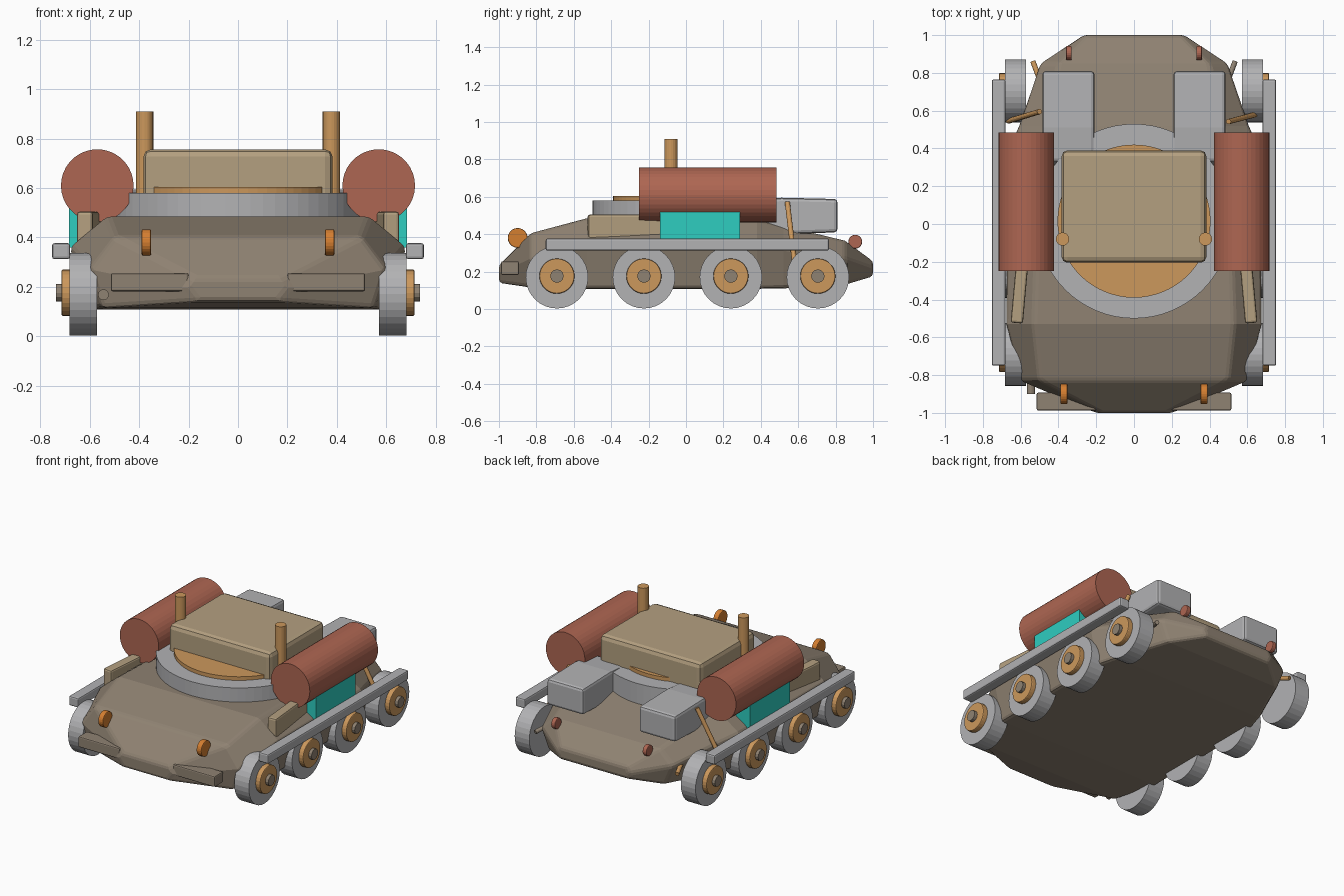
import bpy, bmesh, math
from mathutils import Vector

if "Cube" in bpy.data.objects:
    bpy.data.objects.remove(bpy.data.objects["Cube"])


def material(name, r, g, b):
    def lin(c):
        c /= 255
        return c / 12.92 if c < 0.04045 else ((c + 0.055) / 1.055) ** 2.4
    m = bpy.data.materials.new(name)
    m.diffuse_color = (lin(r), lin(g), lin(b), 1)
    m.use_nodes = True
    m.node_tree.nodes["Principled BSDF"].inputs["Base Color"].default_value = m.diffuse_color
    return m


BROWN = material("hull brown", 143, 130, 114)
TAN = material("tan", 180, 160, 128)
GREY = material("light grey", 178, 178, 180)
GOLD = material("gold", 204, 152, 92)
RED = material("brick red", 174, 102, 82)
TEAL = material("teal", 46, 205, 192)
ORANGE = material("orange", 212, 126, 48)


def finish(name, bm, mat, bevel=0, segments=2):
    bmesh.ops.recalc_face_normals(bm, faces=bm.faces)
    me = bpy.data.meshes.new(name)
    bm.to_mesh(me)
    bm.free()
    me.materials.append(mat)
    ob = bpy.data.objects.new(name, me)
    bpy.context.collection.objects.link(ob)
    if bevel:
        mod = ob.modifiers.new("rounded edges", 'BEVEL')
        mod.width, mod.segments = bevel, segments
        mod.limit_method = 'ANGLE'
        mod.angle_limit = math.radians(25)
    return ob


def box(name, lo, hi, mat, bevel=0.01, turn=0):
    lo, hi = Vector(lo), Vector(hi)
    bm = bmesh.new()
    bmesh.ops.create_cube(bm, size=1)
    for v in bm.verts:
        v.co *= 1
        v.co = Vector(v.co[i] * abs(hi[i] - lo[i]) for i in range(3))
    ob = finish(name, bm, mat, bevel)
    ob.location = (lo + hi) / 2
    ob.rotation_euler.z = turn
    return ob


def rod(name, a, b, r, mat, sides=32, bevel=0):
    a, b = Vector(a), Vector(b)
    bm = bmesh.new()
    bmesh.ops.create_cone(bm, cap_ends=True, segments=sides, radius1=r,
                          radius2=r, depth=(b - a).length)
    ob = finish(name, bm, mat, bevel)
    ob.location = (a + b) / 2
    ob.rotation_euler = (b - a).to_track_quat('Z', 'Y').to_euler()
    return ob


# Hull lofted from cross-sections:
# y, bottom z, bottom half width, middle z, middle half width, top z, top half width
sections = [(-1.0, .14, .16, .19, .20, .235, .17),
            (-.83, .115, .55, .27, .60, .405, .50),
            (-.53, .108, .62, .36, .68, .485, .53),
            (.38, .108, .62, .36, .67, .475, .50),
            (.52, .11, .58, .33, .61, .445, .47),
            (.85, .13, .44, .27, .50, .365, .40),
            (1.0, .175, .25, .215, .27, .255, .25)]
bm = bmesh.new()
rings = []
for y, zb, wb, zm, wm, zt, wt in sections:
    half = [(wb, zb), (wm, zm), (wt, zt)]
    outline = half + [(-x, z) for x, z in reversed(half)]
    rings.append([bm.verts.new((x, y, z)) for x, z in outline])
for r0, r1 in zip(rings, rings[1:]):
    for i in range(6):
        j = (i + 1) % 6
        bm.faces.new((r0[i], r0[j], r1[j], r1[i]))
bm.faces.new(rings[0])
bm.faces.new(rings[-1])
hull = finish("hull", bm, BROWN, 0.018)

# Turret: ring, disc and housing
rod("turret_ring", (0, .015, .44), (0, .015, .58), .515, GREY, 64)
rod("turret_disc", (0, .015, .56), (0, .015, .605), .405, GOLD, 64)
box("turret_housing", (-.383, -.205, .50), (.383, .39, .757), TAN, .03)

for s, side in ((1, "right"), (-1, "left")):
    # Running gear
    for i in range(4):
        y = -.69 + i * .465
        tag = f"{side}_{i + 1}"
        rod("wheel_" + tag, (s * .572, y, .17), (s * .682, y, .17), .167, GREY, 32)
        rod("hub_" + tag, (s * .67, y, .176), (s * .715, y, .176), .094, GOLD, 28, .006)
        rod("axle_cap_" + tag, (s * .70, y, .176), (s * .737, y, .176), .036, BROWN, 12)
    box("side_rail_" + side, (s * .68, -.75, .312), (s * .753, .765, .377), GREY)

    # Side equipment
    box("side_panel_" + side, (s * .58, -.14, .36), (s * .685, .29, .52), TEAL, 0)
    rod("side_tank_" + side, (s * .57, -.25, .61), (s * .57, .485, .61), .147, RED, 36)
    box("fender_block_" + side, (s * .57, -.525, .37), (s * .635, -.12, .505), TAN,
        .012, s * .09)
    rod("turret_post_" + side, (s * .378, -.08, .52), (s * .378, -.08, .91), .035, GOLD, 20)

    # Rear stowage box with a sloped front face
    bm = bmesh.new()
    profile = [(.31, .45), (.33, .58), (.51, .595), (.81, .588), (.81, .41), (.53, .40)]
    a = [bm.verts.new((s * .21, y, z)) for y, z in profile]
    b = [bm.verts.new((s * .485, y, z)) for y, z in profile]
    bm.faces.new(a)
    bm.faces.new(b)
    for i in range(6):
        j = (i + 1) % 6
        bm.faces.new((a[i], a[j], b[j], b[i]))
    finish("stowage_box_" + side, bm, GREY, .018)

    # Lamps and bumper bars
    rod("headlamp_" + side, (s * .352, -.9, .38), (s * .39, -.9, .38), .053, ORANGE, 24, .006)
    rod("tail_lamp_" + side, (s * .33, .905, .36), (s * .36, .905, .36), .037, RED, 20, .005)
    box("bumper_bar_" + side, (s * .2, -.988, .182), (s * .515, -.893, .255), BROWN, .008)

    # Thin braces and rear stubs
    y_in, y_out = (.542, .585) if s > 0 else (.595, .545)
    rod("brace_" + side, (s * .50, y_in, .57), (s * .665, y_out, .21), .014, GOLD, 12)
    rod("rear_stub_" + side, (s * .49, .74, .26), (s * .535, .86, .23), .014,
        BROWN if s > 0 else GOLD, 12)

# Front tow knob
rod("tow_knob", (-.545, -.90, .168), (-.545, -.76, .168), .022, BROWN, 16)
